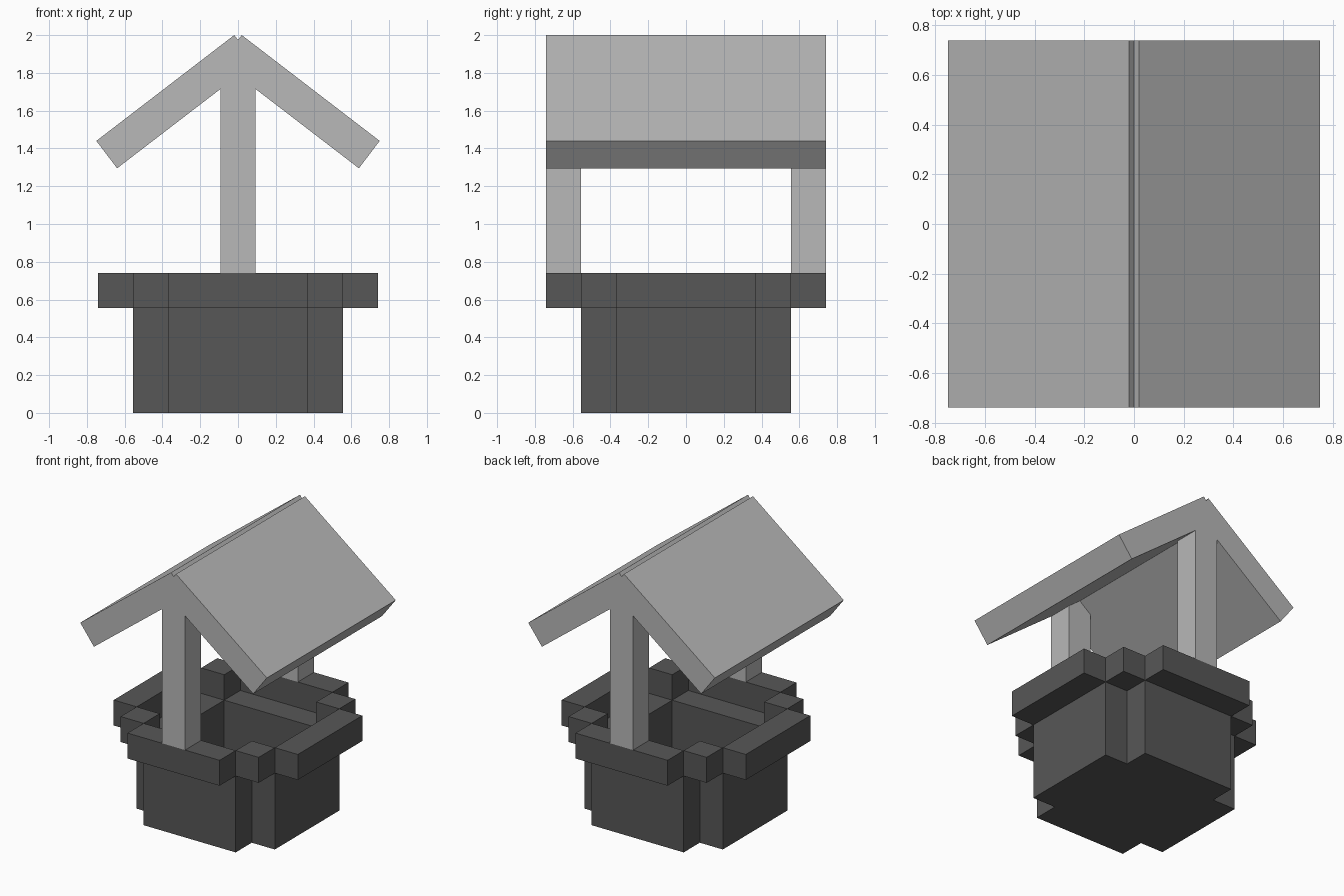
import bpy
import bmesh
import math
from mathutils import Matrix

if "Cube" in bpy.data.objects:
    bpy.data.objects.remove(bpy.data.objects["Cube"])

U = 0.185                       # building block size
IN, MID, OUT = 2 * U, 3 * U, 4 * U


def material(name, v):
    m = bpy.data.materials.new(name)
    m.diffuse_color = (v, v, v, 1)
    m.use_nodes = True
    m.node_tree.nodes["Principled BSDF"].inputs["Base Color"].default_value = m.diffuse_color
    return m


STONE = material("dark_grey_stone", 0.095)
WOOD = material("light_grey_wood", 0.48)


def finish(name, bm, mat):
    mesh = bpy.data.meshes.new(name)
    bm.to_mesh(mesh)
    bm.free()
    mesh.materials.append(mat)
    obj = bpy.data.objects.new(name, mesh)
    bpy.context.collection.objects.link(obj)
    return obj


def box(name, lo, hi, mat, turn=0):
    """Box between two corners, turned about z in quarter turns."""
    bm = bmesh.new()
    bmesh.ops.create_cube(bm, size=1)
    for v in bm.verts:
        v.co = [(a + b) / 2 + c * (b - a) for a, b, c in zip(lo, hi, v.co)]
    bmesh.ops.rotate(bm, verts=bm.verts, cent=(0, 0, 0),
                     matrix=Matrix.Rotation(turn * math.pi / 2, 3, 'Z'))
    return finish(name, bm, mat)


# Shaft walls, overhanging rim and rim corner blocks on four sides
for i, side in enumerate(("front", "right", "back", "left")):
    box("wall_" + side, (-IN, -MID, 0), (IN, -IN, 3 * U), STONE, i)
    box("rim_" + side, (-IN, -OUT, 3 * U), (IN, -MID, 4 * U), STONE, i)
    box("rim_corner_" + side, (IN, -MID, 3 * U), (MID, -IN, 4 * U), STONE, i)

# Floor sheet facing up into the shaft
bm = bmesh.new()
bmesh.ops.create_grid(bm, x_segments=1, y_segments=1, size=IN)
finish("shaft_floor", bm, STONE)

# Posts, with their tops buried in the roof
for i, side in ((0, "front"), (2, "back")):
    box("post_" + side, (-U / 2, -OUT, 4 * U), (U / 2, -MID, 1.84), WOOD, i)

# Gabled roof: right half of the profile mirrored, with a small ridge notch
half = [(0.02, 2.0), (0.75, 1.44), (0.64, 1.295)]
profile = ([(0, 1.975)] + half + [(0, 1.786)]
           + [(-x, z) for x, z in reversed(half)])
bm = bmesh.new()
gable = bm.faces.new([bm.verts.new((x, -OUT, z)) for x, z in profile])
ext = bmesh.ops.extrude_face_region(bm, geom=[gable], use_keep_orig=True)
bmesh.ops.translate(bm, vec=(0, 2 * OUT, 0),
                    verts=[g for g in ext["geom"] if isinstance(g, bmesh.types.BMVert)])
bmesh.ops.recalc_face_normals(bm, faces=bm.faces)
finish("roof", bm, WOOD)
